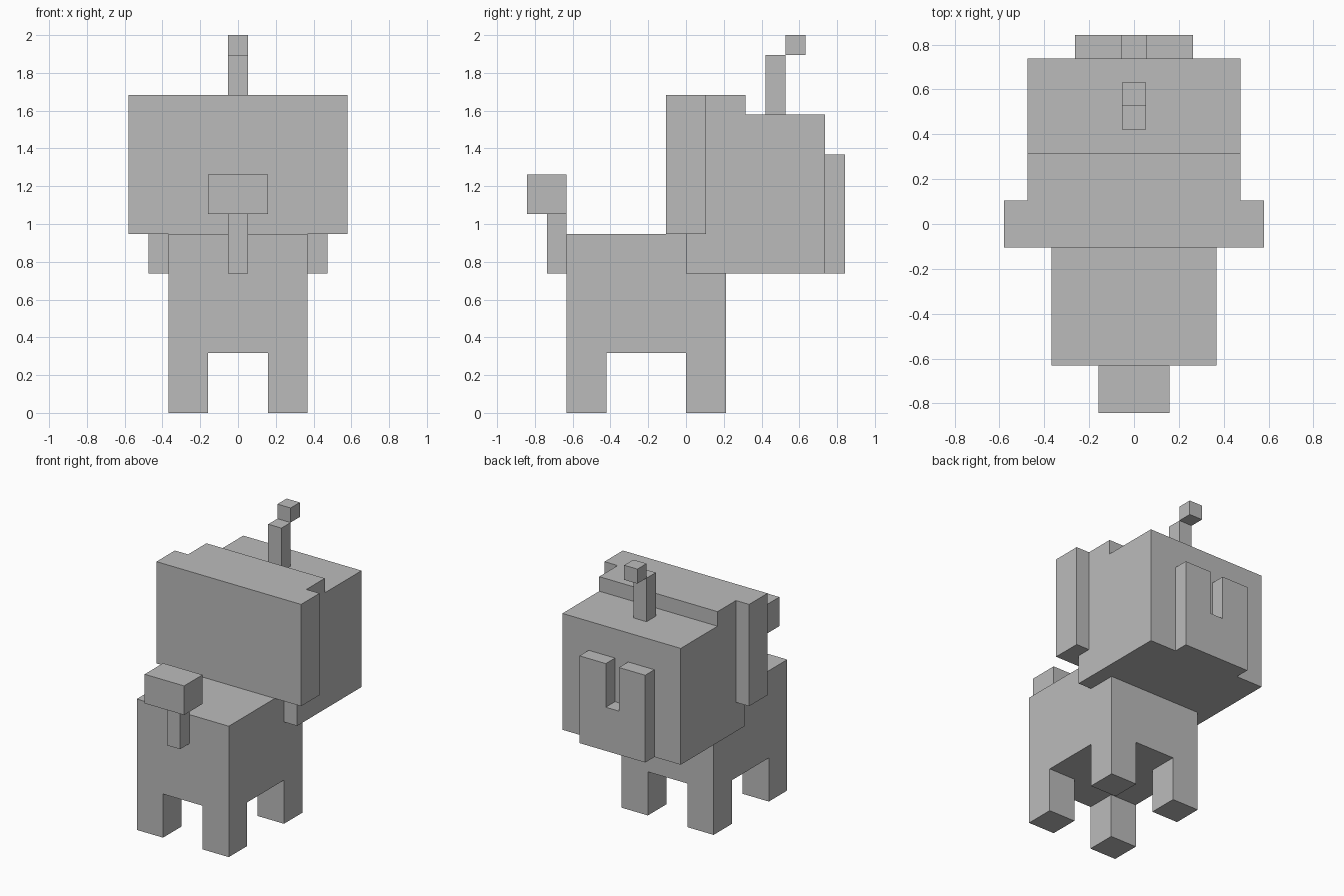
import bpy
import bmesh
from mathutils import Vector

U = 2 / 19  # one block of the grid

cube = bpy.data.objects.get("Cube")
if cube:
    bpy.data.objects.remove(cube, do_unlink=True)

grey = bpy.data.materials.new("plain grey")
grey.use_nodes = True
grey.diffuse_color = (0.5, 0.5, 0.5, 1)
bsdf = next(n for n in grey.node_tree.nodes if n.type == 'BSDF_PRINCIPLED')
bsdf.inputs["Base Color"].default_value = grey.diffuse_color


def prism(name, outline, sweep):
    """Sweep a flat outline along a vector, all in block units."""
    bm = bmesh.new()
    face = bm.faces.new([bm.verts.new(Vector(p) * U) for p in outline])
    swept = bmesh.ops.extrude_face_region(bm, geom=[face], use_keep_orig=True)
    moved = [v for v in swept["geom"] if isinstance(v, bmesh.types.BMVert)]
    bmesh.ops.translate(bm, verts=moved, vec=Vector(sweep) * U)
    bmesh.ops.recalc_face_normals(bm, faces=bm.faces)
    mesh = bpy.data.meshes.new(name)
    bm.to_mesh(mesh)
    bm.free()
    mesh.materials.append(grey)
    obj = bpy.data.objects.new(name, mesh)
    bpy.context.collection.objects.link(obj)
    return obj


def box(name, x, y, z):
    base = [(x[0], y[0], z[0]), (x[1], y[0], z[0]),
            (x[1], y[1], z[0]), (x[0], y[1], z[0])]
    return prism(name, base, (0, 0, z[1] - z[0]))


def mirrored(half):
    """Complete a right-hand outline (x, other) across x = 0."""
    return half + [(-x, v) for x, v in reversed(half)]


# Body and four legs
box("body", (-3.5, 3.5), (-6, 2), (3, 9))
for end, y in (("front", -6), ("back", 0)):
    for side, x in (("right", -3.5), ("left", 1.5)):
        box(f"{end}_{side}_leg", (x, x + 2), (y, y + 2), (0, 3))

# Tail
box("tail_stem", (-0.5, 0.5), (-7, -6), (7, 10))
box("tail_tuft", (-1.5, 1.5), (-8, -6), (10, 12))

# Head and hair, which wraps round the sides and over the crown
box("head", (-4.5, 4.5), (0, 7), (7, 15))
wrap = mirrored([(5.5, -1), (5.5, 1), (4.5, 1), (4.5, 0)])
prism("hair_wrap", [(x, y, 9) for x, y in wrap], (0, 0, 7))
box("hair_crown", (-4.5, 4.5), (0, 3), (15, 16))

# Notched face plate
plate = mirrored([(2.5, 7), (2.5, 13), (0.5, 13), (0.5, 10)])
prism("face_plate", [(x, 7, z) for x, z in plate], (0, 1, 0))

# Antenna
box("antenna_stem", (-0.5, 0.5), (4, 5), (15, 18))
box("antenna_tip", (-0.5, 0.5), (5, 6), (18, 19))
